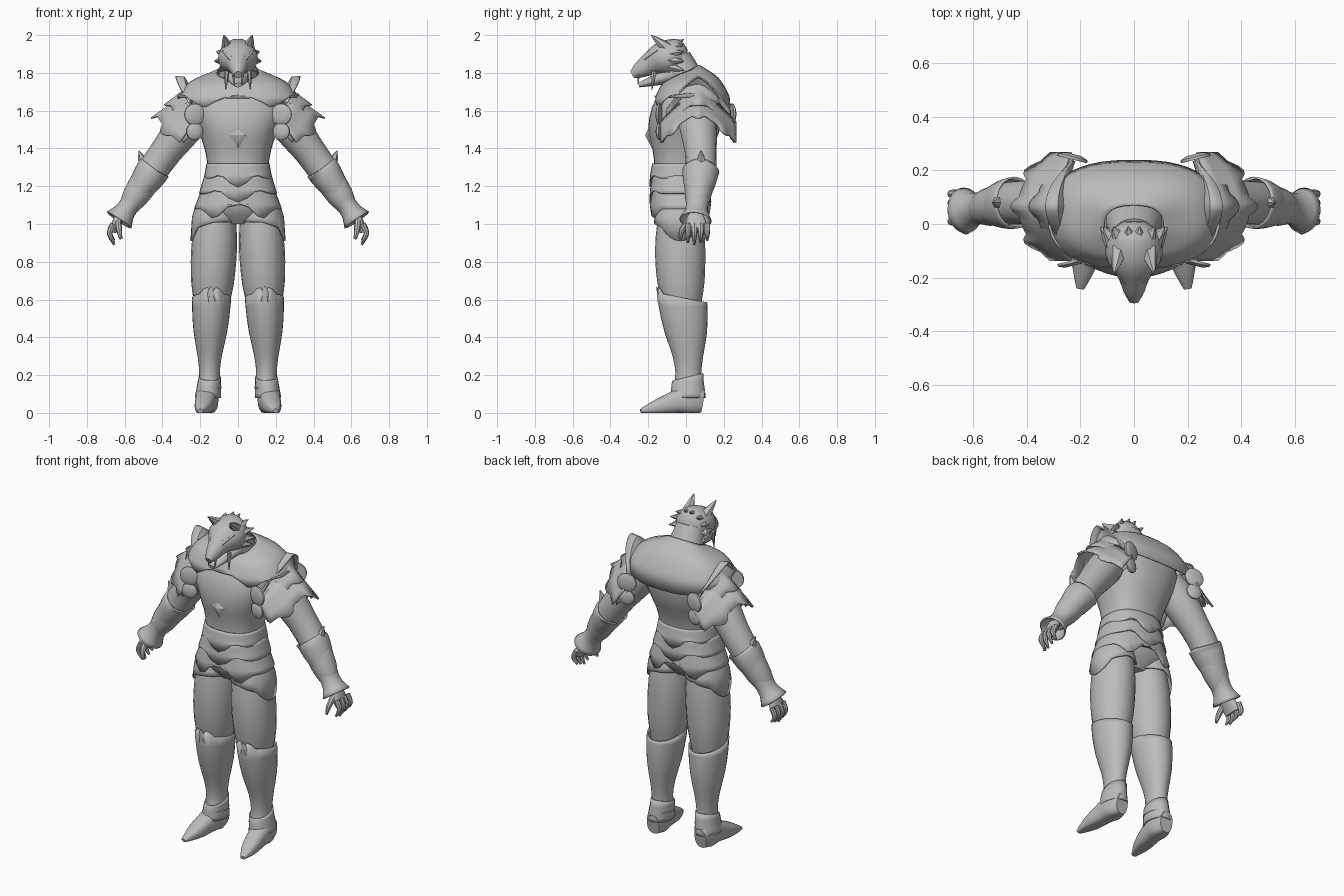
import bpy, bmesh
from math import cos, sin, pi, tau, copysign, radians
from mathutils import Vector

if "Cube" in bpy.data.objects:
    bpy.data.objects.remove(bpy.data.objects["Cube"])

grey_colour = (.5, .5, .5, 1)
grey = bpy.data.materials.new("plain grey")
grey.use_nodes = True
grey.diffuse_color = grey_colour
grey.node_tree.nodes["Principled BSDF"].inputs["Base Color"].default_value = grey_colour
across, upward = Vector((0, 1, 0)), Vector((0, 0, 1))


def finish(name, bm, mirror, shell):
    """Turn a bmesh into a shaded object, optionally thickened and mirrored."""
    bmesh.ops.recalc_face_normals(bm, faces=bm.faces)
    mesh = bpy.data.meshes.new(name)
    bm.to_mesh(mesh)
    bm.free()
    mesh.materials.append(grey)
    mesh.shade_smooth()
    mesh.set_sharp_from_angle(angle=radians(40))
    obj = bpy.data.objects.new(name, mesh)
    bpy.context.collection.objects.link(obj)
    if shell:
        modifier = obj.modifiers.new("thickness", "SOLIDIFY")
        modifier.thickness, modifier.offset = .008, 0
    if mirror:
        obj.modifiers.new("mirror", "MIRROR").use_mirror_merge = False


def bridge(bm, rows, closed):
    for lower, upper in zip(rows, rows[1:]):
        for i in range(len(lower) if closed else len(lower) - 1):
            j = (i + 1) % len(lower)
            bm.faces.new((lower[i], lower[j], upper[j], upper[i]))


def smooth_value(values, fraction):
    """Read a smooth curve through evenly spaced numbers or points."""
    last = len(values) - 1
    i = min(int(fraction * last), last - 1)
    t = fraction * last - i
    before, start, end, after = (values[max(0, min(last, i + k))] for k in (-1, 0, 1, 2))
    ease = t * t * (3 - 2 * t)
    swing = t * (1 - t) / 2
    return (start + (end - start) * ease + (end - before) * swing * (1 - t)
            - (after - start) * swing * t)


def loft(name, path, widths, depths=1, along=across, sides=20, steps=10, square=1,
         level=False, tilt=0, edge=None, mirror=False, shell=False):
    """Skin ovals along a path; depths is a ratio or a list, edge shapes the last oval."""
    bm, rows = bmesh.new(), []
    points = [Vector(point) for point in path]
    centres = [smooth_value(points, i / steps) for i in range(steps + 1)]
    for i, centre in enumerate(centres):
        f = i / steps
        tangent = centres[min(i + 1, steps)] - centres[max(i - 1, 0)]
        tangent = upward if level else tangent.normalized()
        deep_axis = (along - tangent * along.dot(tangent)).normalized()
        wide_axis = deep_axis.cross(tangent)
        width = smooth_value(widths, f)
        depth = smooth_value(depths, f) if isinstance(depths, tuple) else width * depths
        row = []
        for k in range(sides):
            c, s = cos(tau * k / sides), sin(tau * k / sides)
            co = (centre + wide_axis * width * copysign(abs(c) ** square, c)
                  + deep_axis * depth * copysign(abs(s) ** square, s))
            co.z += tilt * s * (1 - f)
            if edge and i == steps:
                co.z += edge(c, s)
            co.z = max(co.z, 0)
            row.append(bm.verts.new(co))
        rows.append(row)
    bridge(bm, rows, True)
    if not shell:
        bm.faces.new(rows[0])
        bm.faces.new(rows[-1])
    finish(name, bm, mirror, shell)


def spike(name, base, tip, width, ratio=1, along=across):
    loft(name, (base, tip), (width, width * .6, .002), ratio, along,
         sides=6, steps=3, mirror=True)


def tent(offset, reach):
    return max(0, 1 - abs(offset) / reach)


# Torso and pelvis
loft("torso", ((0, -.03, 1.27), (0, -.01, 1.5), (0, .03, 1.77)), (.16, .17, .21, .25, .1),
     (.14, .15, .19, .18, .1), sides=28, square=.85, level=True)
loft("pelvis", ((0, -.03, 1), (0, -.03, 1.3)), (.08, .2, .18, .16), (.08, .14, .14, .13),
     square=.85, level=True)


# Overlapping waist bands with pointed lower edges
def belt_edge(c, s):
    return .02 * tent(abs(c) - .5, .3) - .045 * tent(c, .4)


def skirt_edge(c, s):
    return .03 * tent(c, .3) - .06 * tent(abs(c) - .5, .3)


for i, name in enumerate(("upper_belt", "lower_belt", "skirt_plate")):
    top = 1.32 - .065 * i
    bottom = top - .08 - .015 * i
    width = .163 + .012 * i
    flare = width + .014 * (i + 1)
    loft(name, ((0, -.03, top), (0, -.03, bottom)), (width, flare), (.145, .16), sides=32,
         steps=4, square=.85, level=True, shell=True,
         edge=skirt_edge if name == "skirt_plate" else belt_edge)

# Raised diamond on the chest
loft("chest_plate", ((0, -.18, 1.47), (0, -.215, 1.47)), (.07, .003), along=upward,
     sides=4, steps=1)


# Mantle draped from the neck, deeper at the back
def mantle_edge(c, s):
    if s > 0:
        return -.07 * s
    return .02 * tent(c, .4) - .05 * tent(abs(c) - .5, .3) + .03 * c ** 4


loft("mantle", ((0, -.01, 1.8), (0, .02, 1.75), (0, .035, 1.66)), (.11, .25, .32),
     (.08, .15, .2), sides=40, square=.8, level=True, tilt=.04, edge=mantle_edge, shell=True)


# Layered pauldrons arching over the upper arm
def pauldron(name, inner, outer, reach, drop, taper, points):
    bm, rows, columns = bmesh.new(), [], 24
    inner, outer = Vector(inner), Vector(outer)
    for f in (0, .3, .7, 1):
        row = []
        for k in range(columns + 1):
            t = 2 * k / columns - 1
            x, z = inner.lerp(outer, f)
            point = max(0, cos(pi * points * t)) if f == 1 else 0
            x += .03 * point - taper * t * t * (.4 + .6 * f)
            z -= .02 * point + drop * abs(t) ** 1.5
            row.append(bm.verts.new((x, .065 + reach * t, z)))
        rows.append(row)
    bridge(bm, rows, False)
    finish(name, bm, True, True)


pauldron("shoulder_fin", (.25, 1.72), (.3, 1.8), reach=.17, drop=.2, taper=.07, points=.5)
pauldron("upper_pauldron", (.26, 1.73), (.36, 1.65), reach=.19, drop=.2, taper=.1, points=2)
pauldron("lower_pauldron", (.28, 1.69), (.43, 1.58), reach=.2, drop=.15, taper=.12, points=3)

# Paired round discs at the front and rear of each shoulder
for side, y, bulge in (("front", -.145, -.01), ("rear", .25, .01)):
    for part, z, radius in (("upper", 1.58, .056), ("lower", 1.49, .045)):
        loft(f"{side}_{part}_disc", ((.23, y - bulge, z), (.225, y + bulge, z)),
             (radius, radius, radius / 2), along=upward, steps=4, mirror=True)

# Arms and gauntlets
loft("arms", ((.2, .05, 1.62), (.42, .08, 1.33), (.6, .05, 1.06)),
     (.09, .1, .085, .08, .07, .04), mirror=True)
loft("gauntlets", ((.63, .05, 1.02), (.44, .08, 1.3)), (.075, .05, .06, .08, .085), 1.1,
     edge=lambda c, s: -.02 * abs(s), mirror=True, shell=True)
spike("elbow_points", (.48, .08, 1.27), (.525, .08, 1.39), .045)

# Hands
loft("palms", ((.62, .05, 1.05), (.665, .055, .96)), (.03, .02), (.04, .055, .055), mirror=True)
for i in range(4):
    y = .01 + .034 * i
    tip = .89 + .012 * abs(i - 1)
    loft(f"finger_{i + 1}", ((.66, y, 1), (.68, y, .95), (.655, y, tip)),
         (.016, .015, .006), sides=8, steps=6, mirror=True)
loft("thumbs", ((.635, .02, 1.02), (.63, -.02, .97), (.62, -.03, .92)),
     (.018, .016, .008), sides=8, steps=6, mirror=True)

# Legs and greaves
loft("thighs", ((.14, -.02, .56), (.13, -.03, .8), (.115, -.03, 1.08)),
     (.09, .115, .12, .1), 1.1, mirror=True)
loft("hip_plates", ((.12, -.03, 1.1), (.128, -.03, 1.01)), (.1, .12), 1.14, sides=32, steps=3,
     level=True, edge=lambda c, s: -.04 * max(0, c) - .06 * tent(c - 1, .3),
     mirror=True, shell=True)


def knee_edge(c, s):
    return -.025 * s + (.04 * tent(abs(c) - .3, .3) if s < 0 else 0)


loft("greaves", ((.15, .01, .13), (.15, .01, .3), (.14, -.02, .61)),
     (.06, .05, .06, .09, .1), 1.28, sides=28, level=True, edge=knee_edge,
     mirror=True, shell=True)
spike("knee_points", (.14, -.135, .59), (.145, -.155, .67), .035, .5)

# Boots
loft("boots", ((.16, .09, .06), (.165, 0, .07), (.18, -.12, .04), (.2, -.24, .01)),
     (.04, .06, .055, .045, .015), (.06, .08, .06, .04, .01), upward, square=.8, mirror=True)
loft("ankle_cuffs", ((.16, .01, .08), (.15, .01, .19)), (.065, .055), 1.4, steps=4,
     level=True, edge=lambda c, s: .02 * s, mirror=True, shell=True)

# Neck and head
loft("neck", ((0, .03, 1.7), (0, -.05, 1.88)), (.12, .1, .085), .9)
loft("head", ((0, .01, 1.89), (0, -.14, 1.87), (0, -.285, 1.79)),
     (.04, .09, .105, .1, .06, .04, .02), (.04, .09, .095, .085, .06, .042, .02),
     upward, steps=12)
loft("lower_jaw", ((0, -.07, 1.79), (0, -.25, 1.735)), (.08, .05, .02), .6, upward)
spike("brow_ridges", (.03, -.21, 1.87), (.085, -.15, 1.92), .02)
spike("fangs", (.025, -.25, 1.79), (.02, -.255, 1.74), .008)
spike("tusks", (.06, -.17, 1.81), (.065, -.18, 1.71), .015)
spike("ears", (.055, -.1, 1.93), (.075, -.185, 2), .035)

# Fur tufts fanned around the back of the cheeks and crown
for i in range(6):
    turn = radians(28 * i - 60)
    base = (.07 * cos(turn), -.08, 1.87 + .07 * sin(turn))
    tip = (.125 * cos(turn), -.01, 1.87 + .11 * sin(turn))
    spike(f"fur_tufts_{i + 1}", base, tip, .04, .7, upward)
